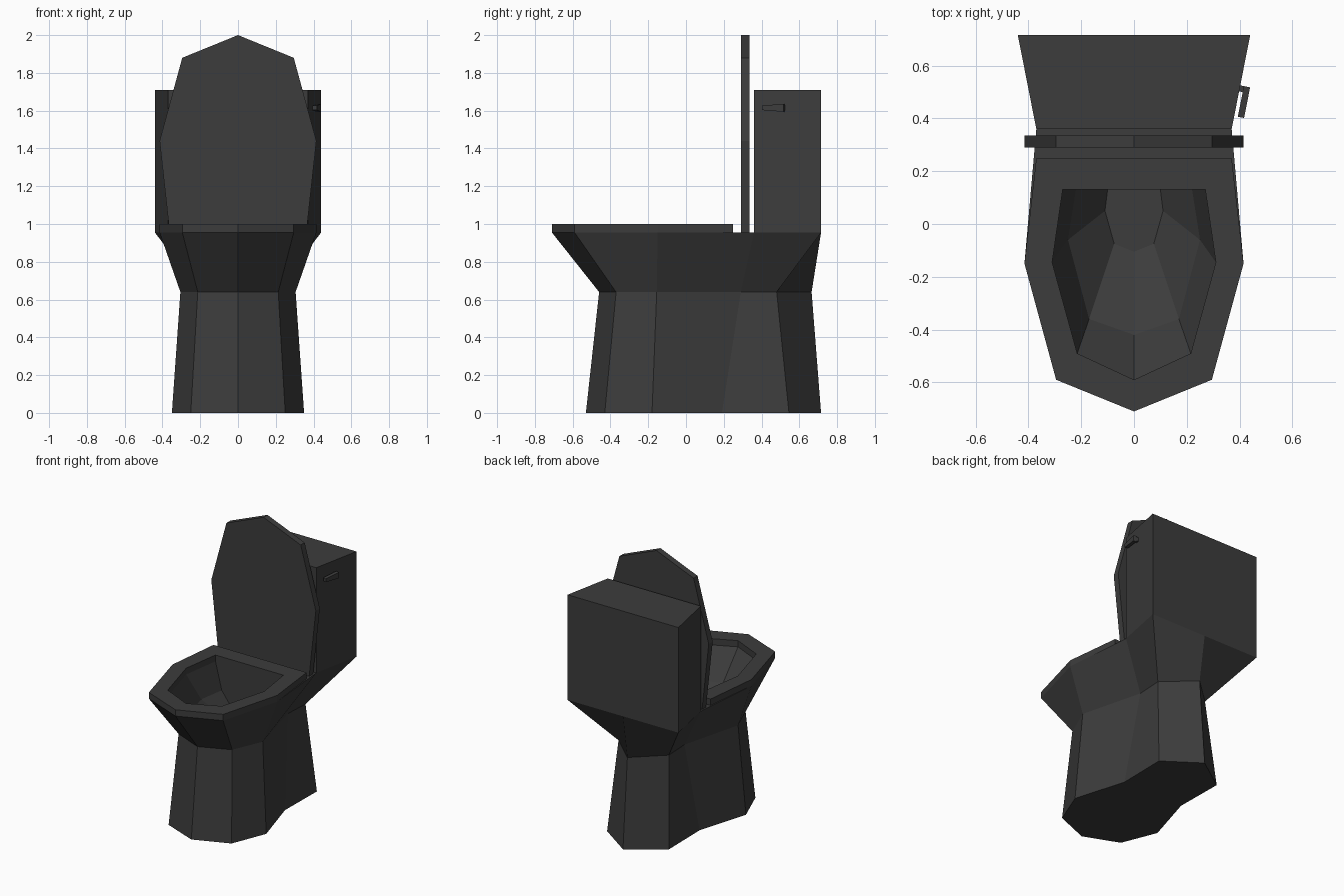
import bpy
import bmesh
from mathutils import Vector

cube = bpy.data.objects.get("Cube")
if cube:
    bpy.data.objects.remove(cube, do_unlink=True)

grey = bpy.data.materials.new("dark_grey")
colour = (0.045, 0.045, 0.045, 1)
grey.diffuse_color = colour
grey.use_nodes = True
grey.node_tree.nodes["Principled BSDF"].inputs["Base Color"].default_value = colour


def mirrored(half):
    """Close a right-hand half outline into a full symmetric loop."""
    return half + [(-x, y) for x, y in reversed(half) if x > 0]


def loft(name, rings, closed=False):
    """Skin a list of equal-length 3D rings; cap the ends or join them in a loop."""
    bm = bmesh.new()
    loops = [[bm.verts.new(p) for p in ring] for ring in rings]
    pairs = list(zip(loops, loops[1:]))
    if closed:
        pairs.append((loops[-1], loops[0]))
    else:
        bm.faces.new(loops[0])
        bm.faces.new(loops[-1])
    for a, b in pairs:
        n = len(a)
        for i in range(n):
            j = (i + 1) % n
            bm.faces.new((a[i], a[j], b[j], b[i]))
    bmesh.ops.recalc_face_normals(bm, faces=bm.faces)
    mesh = bpy.data.meshes.new(name)
    bm.to_mesh(mesh)
    bm.free()
    mesh.materials.append(grey)
    obj = bpy.data.objects.new(name, mesh)
    bpy.context.collection.objects.link(obj)
    return obj


def level(outline, z):
    return [(x, y, z) for x, y in outline]


rim_z, seat_z = 0.955, 1.0

# Pedestal and bowl: foot, waist, rim, then down into the basin
foot = [(0, -.53), (.25, -.43), (.35, -.18), (.24, .19), (.245, .545), (0, .715)]
waist = [(0, -.46), (.213, -.37), (.305, -.155), (.19, .29), (.2, .48), (0, .665)]
rim = [(0, -.71), (.295, -.59), (.415, -.15), (.37, .36), (.44, .715), (0, .715)]
hole = [(0, -.59), (.215, -.49), (.31, -.145), (.27, .13), (.13, .13), (0, .13)]
slope = [(0, -.42), (.17, -.36), (.25, -.06), (.22, .13), (.11, .13), (0, .13)]
basin = [(0, -.105), (.075, -.075), (.11, .05), (.1, .13), (.05, .13), (0, .13)]
sections = [(foot, 0), (waist, .64), (rim, rim_z), (hole, rim_z), (slope, .76), (basin, .6)]
loft("bowl", [level(mirrored(half), z) for half, z in sections])

# Seat ring
seat_out = mirrored(rim[:3] + [(.37, .25)])
seat_in = mirrored(hole[:4])
loft("seat", [level(seat_out, rim_z), level(seat_out, seat_z),
              level(seat_in, seat_z), level(seat_in, rim_z)], closed=True)

# Raised lid
lid = mirrored([(0, 2), (.295, 1.88), (.415, 1.44), (.362, rim_z)])
loft("lid", [[(x, y, z) for x, z in lid] for y in (.29, .335)])

# Tank, wider at the back
tank = mirrored([(.37, .36), (.44, .715)])
loft("tank", [level(tank, rim_z), level(tank, 1.71)])

# Flush lever, running along the slanted tank side
corner = Vector((.37, .36, 1.615))
along = Vector((.07, .355, 0)).normalized()
out = Vector((along.y, -along.x, 0))


def side_bar(name, start, end, near, far, h_start, h_end):
    """Tapered bar placed by distance along and away from the tank side."""
    rings = []
    for s, h in ((start, h_start), (end, h_end)):
        rings.append([corner + along * s + out * d + Vector((0, 0, z))
                      for d, z in ((near, -h), (far, -h), (far, h), (near, h))])
    loft(name, rings)


side_bar("flush_lever", .05, .168, .014, .038, .012, .021)
side_bar("flush_lever_post", .145, .168, -.01, .014, .014, .014)
